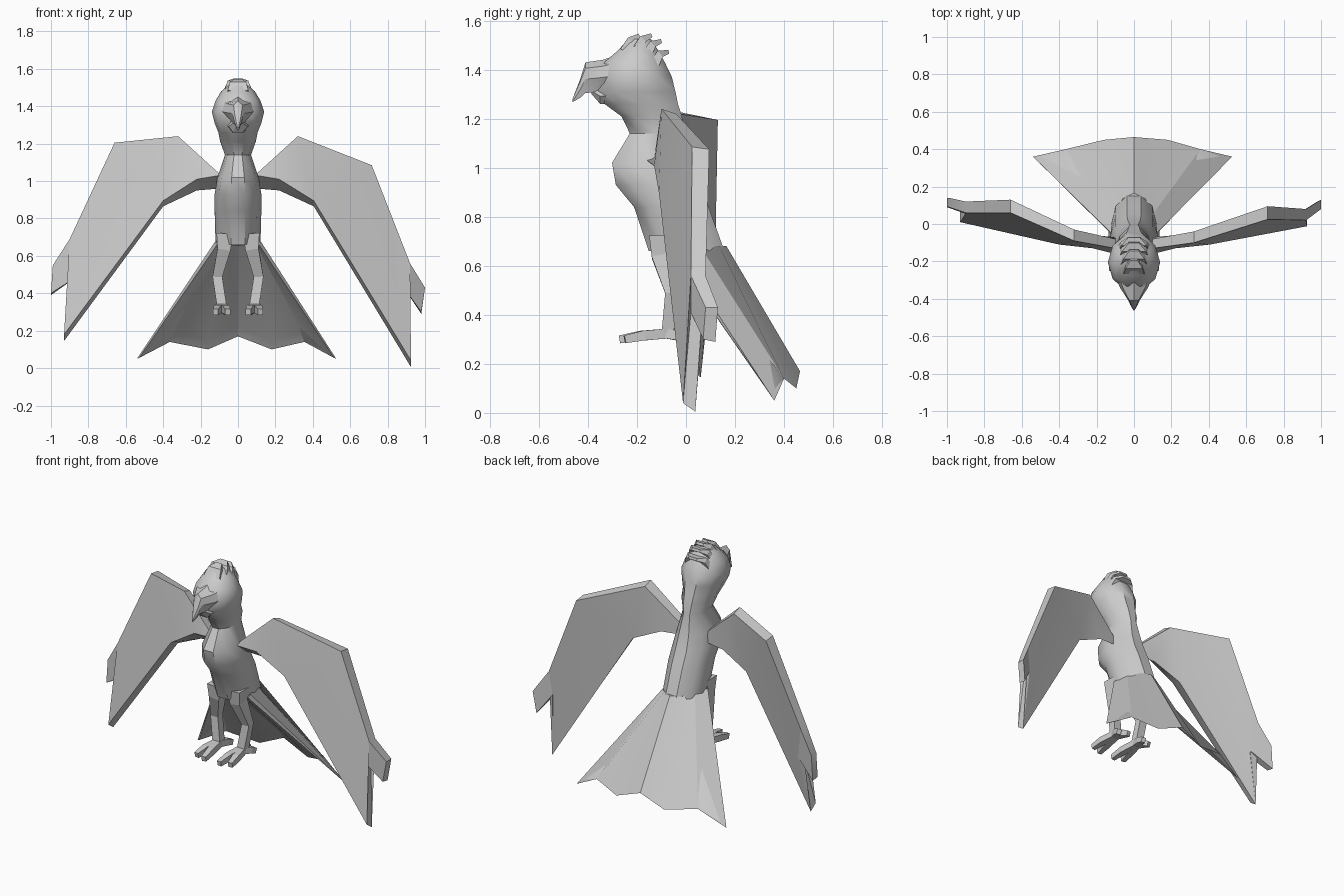
import bpy, bmesh
from math import sin, cos, pi, radians
from mathutils import Vector as V

if "Cube" in bpy.data.objects:
    bpy.data.objects.remove(bpy.data.objects["Cube"])


def make(name, verts, faces, angle=30):
    bm = bmesh.new()
    vs = [bm.verts.new(v) for v in verts]
    for f in faces:
        bm.faces.new([vs[i] for i in f])
    bmesh.ops.recalc_face_normals(bm, faces=bm.faces)
    bmesh.ops.triangulate(bm, faces=[f for f in bm.faces if len(f.verts) > 4])
    me = bpy.data.meshes.new(name)
    bm.to_mesh(me)
    bm.free()
    ob = bpy.data.objects.new(name, me)
    bpy.context.collection.objects.link(ob)
    if angle:
        bpy.ops.object.select_all(action='DESELECT')
        ob.select_set(True)
        bpy.context.view_layer.objects.active = ob
        bpy.ops.object.shade_smooth_by_angle(angle=radians(angle))
    return ob


def loft(name, rings, angle=30):
    n = len(rings[0])
    faces = [list(range(n)), list(range(len(rings) * n - n, len(rings) * n))]
    for r in range(len(rings) - 1):
        for i in range(n):
            a, b, j = r * n, r * n + n, (i + 1) % n
            faces.append([a + i, a + j, b + j, b + i])
    return make(name, [p for r in rings for p in r], faces, angle)


def tube(name, path, angle=0):
    """Square-section bar along (x, y, z, half width, half depth) stations."""
    rings = []
    for k, (x, y, z, w, d) in enumerate(path):
        p, q = path[max(k - 1, 0)], path[min(k + 1, len(path) - 1)]
        t = (V(q[:3]) - V(p[:3])).normalized()
        side = (V((1, 0, 0)) - t * t.x).normalized()
        up = t.cross(side)
        rings.append([V((x, y, z)) + side * w * a + up * d * b
                      for a, b in ((1, 1), (-1, 1), (-1, -1), (1, -1))])
    return loft(name, rings, angle)


# Body and head: (z, half width, front y, back y)
body = [(1.525, .04, -.24, -.14), (1.48, .09, -.28, -.11), (1.43, .12, -.34, -.08),
        (1.37, .14, -.36, -.05), (1.31, .125, -.365, -.035), (1.26, .105, -.34, -.025),
        (1.21, .095, -.27, -.01), (1.14, .07, -.235, .0), (1.02, .11, -.31, .03),
        (.93, .125, -.295, .06), (.84, .125, -.22, .10), (.66, .12, -.16, .165)]
N = 10
loft("body_and_head", [[(w * cos(2 * pi * i / N), (f + b) / 2 + (b - f) / 2 * sin(2 * pi * i / N + .0),
                         z) for i in range(N)] for z, w, f, b in body], 40)


# Beak: (y, half width, bottom z, top z)
def beak(name, stations):
    rings = []
    for y, w, lo, hi in stations:
        m = lo + (hi - lo) * .45
        rings.append([(0, y, hi), (w * .8, y, (hi + m) / 2 + .01), (w, y, m), (w * .5, y, lo),
                      (-w * .5, y, lo), (-w, y, m), (-w * .8, y, (hi + m) / 2 + .01)])
    loft(name, rings)


beak("upper_beak", [(-.28, .10, 1.31, 1.46), (-.34, .075, 1.31, 1.44), (-.41, .03, 1.305, 1.43),
                    (-.432, .02, 1.285, 1.36), (-.462, .003, 1.268, 1.275)])
beak("lower_beak", [(-.29, .07, 1.26, 1.34), (-.35, .05, 1.26, 1.33), (-.385, .02, 1.30, 1.33)])

# Crest feathers, stacked backward
for k, (y, z, w) in enumerate([(-.25, 1.475, .055), (-.20, 1.48, .07), (-.16, 1.46, .08), (-.13, 1.42, .085)]):
    tube(f"crest_feather_{k}", [(0, y, z, w, .02), (0, y + .025, z + .045, w * .8, .016),
                                (0, y + .06, z + .065 - .004 * k, w * .35, .008)])

# Tail fan: thick root, thin zigzag end
end = [(-.54, .36, .05), (-.365, .40, .14), (-.16, .45, .10), (0, .465, .17),
       (.18, .45, .10), (.355, .40, .14), (.525, .36, .05)]
ang = [pi * i / 6 for i in range(7)]
root_top = [(-.12 * cos(a), -.05 + .215 * sin(a), .68) for a in ang]
root_low = [(-.115 * cos(a), -.06 + .02 * sin(a), .655) for a in ang]
low = [(x * .98, y - .035 * (abs(x) < .5), z + .045 * (abs(x) < .5) + .004) for x, y, z in end]
loft("tail", [root_top + root_low[::-1], end + low[::-1]], 25)

# Wings: front outlines, extruded back with per-point offsets
right = [(.10, -.13, 1.04), (.32, -.10, 1.24), (.715, .025, 1.085), (.92, .02, .56), (1.0, .08, .43),
         (.98, .07, .30), (.90, .02, .41), (.925, -.012, .04), (.405, -.11, .895), (.22, -.13, 1.01),
         (.10, -.16, 1.03)]
left = [(-.10, -.13, 1.04), (-.32, -.09, 1.24), (-.66, .06, 1.205), (-.90, .06, .69), (-.99, .09, .55),
        (-1.0, .09, .40), (-.86, .04, .49), (-.93, .01, .18), (-.40, -.11, .895), (-.22, -.13, 1.01),
        (-.10, -.16, 1.03)]
back = [(.05, -.01), (.06, -.02), (.07, -.01), (.06, 0), (.05, 0), (.05, -.01), (.05, 0),
        (.05, -.035), (.07, -.03), (.07, -.06), (.09, -.07)]
panels = [(0, 1, 9, 10), (1, 2, 8), (1, 8, 9), (2, 3, 7, 8), (3, 6, 7), (3, 4, 5, 6)]
for name, pts in (("right_wing", right), ("left_wing", left)):
    n = len(pts)
    rear = [(x, y + dy, z + dz) for (x, y, z), (dy, dz) in zip(pts, back)]
    faces = list(panels) + [[i + n for i in f] for f in panels]
    faces += [[i, (i + 1) % n, (i + 1) % n + n, i + n] for i in range(n)]
    make(name, pts + rear, faces, 30)

# Legs and feet
for name, s in (("left", -1), ("right", 1)):
    tube(f"{name}_leg", [(s * .07, -.10, .72, .045, .05), (s * .075, -.10, .64, .035, .04),
                         (s * .11, -.06, .49, .026, .025), (s * .085, -.075, .32, .026, .025)])
    for k, (dx, y) in enumerate([(-.03, -.27), (.035, -.25), (-.025, .02), (.035, .0)]):
        m = -.10 if k < 2 else -.06
        tube(f"{name}_toe_{k}", [(s * .085, m + (.04 if k < 2 else -.03), .325, .022, .02),
                                 (s * (.085 + dx * .7), (m + y) / 2, .315, .02, .02),
                                 (s * (.085 + dx), y, .30, .014, .016)])
